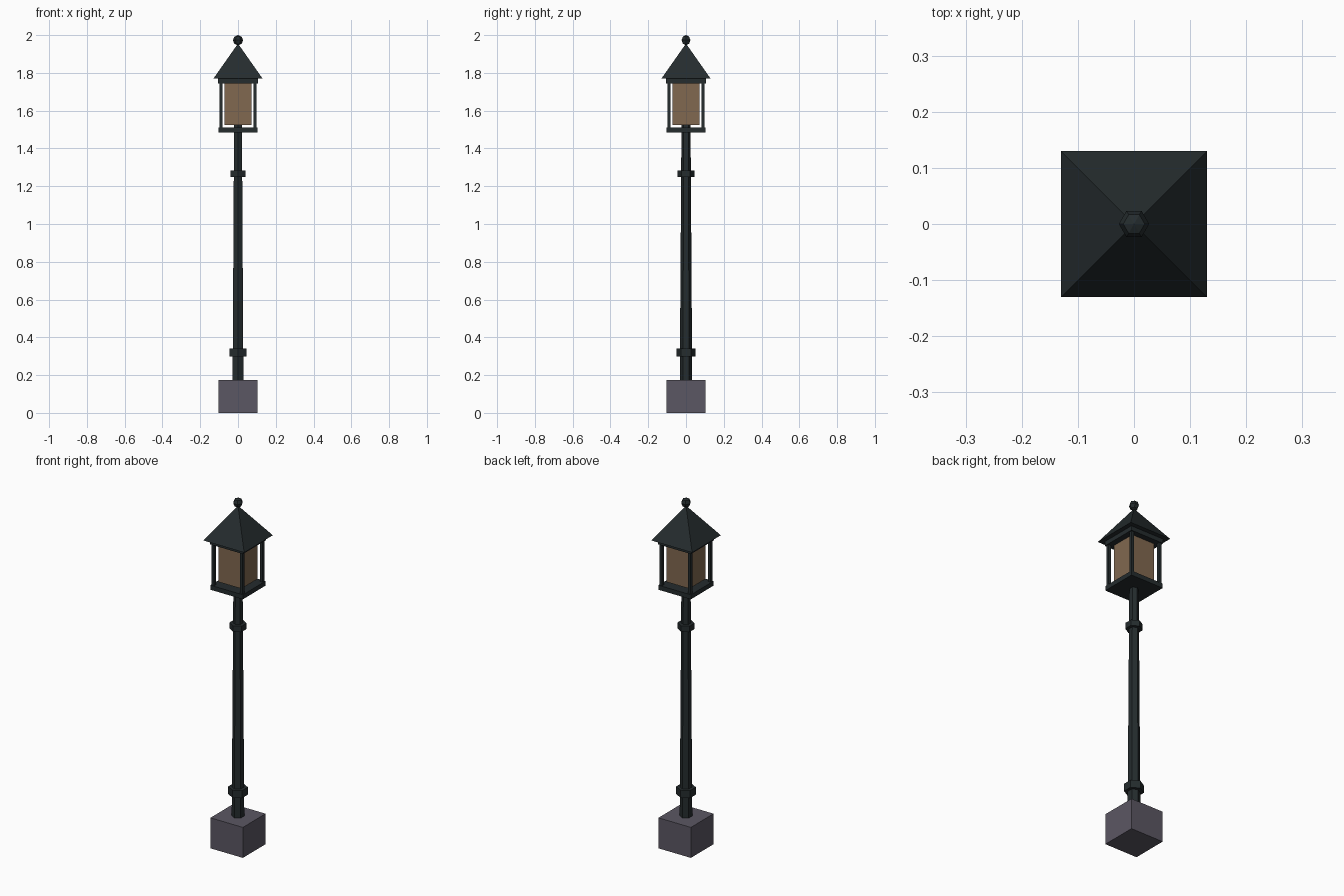
import bpy
from math import radians, sqrt

if "Cube" in bpy.data.objects:
    bpy.data.objects.remove(bpy.data.objects["Cube"])


def material(name, rgb):
    m = bpy.data.materials.new(name)
    m.diffuse_color = (*rgb, 1)
    m.use_nodes = True
    m.node_tree.nodes["Principled BSDF"].inputs["Base Color"].default_value = m.diffuse_color
    return m


IRON = material("dark_iron", (0.018, 0.025, 0.027))
STONE = material("stone", (0.105, 0.095, 0.125))
GLASS = material("amber_glass", (0.22, 0.14, 0.08))


def finish(name, mat):
    ob = bpy.context.object
    ob.name = name
    ob.data.materials.append(mat)
    return ob


def box(name, half, z0, z1, mat, x=0, y=0):
    bpy.ops.mesh.primitive_cube_add(size=1, location=(x, y, (z0 + z1) / 2))
    bpy.context.object.scale = (2 * half, 2 * half, z1 - z0)
    return finish(name, mat)


def taper(name, sides, r0, r1, z0, z1, mat, turn=0):
    bpy.ops.mesh.primitive_cone_add(vertices=sides, radius1=r0, radius2=r1, depth=z1 - z0,
                                    location=(0, 0, (z0 + z1) / 2), rotation=(0, 0, radians(turn)))
    return finish(name, mat)


# stone plinth and tapered six-sided pole with two collars
box("plinth", 0.103, 0, 0.175, STONE)
taper("pole", 6, 0.033, 0.024, 0.17, 1.525, IRON)
taper("lower_collar", 6, 0.051, 0.051, 0.298, 0.341, IRON)
taper("upper_collar", 6, 0.045, 0.045, 1.249, 1.282, IRON)

# lantern: floor, glass, corner posts and top frame
box("lantern_floor", 0.103, 1.484, 1.51, IRON)
box("lantern_glass", 0.072, 1.525, 1.746, GLASS)
for i, (sx, sy) in enumerate([(-1, -1), (1, -1), (1, 1), (-1, 1)]):
    box(f"corner_post_{i + 1}", 0.008, 1.50, 1.755, IRON, sx * 0.091, sy * 0.091)
box("lantern_top_frame", 0.105, 1.745, 1.772, IRON)

# pyramid roof with a low-poly ball finial
taper("roof", 4, 0.13 * sqrt(2), 0, 1.77, 1.955, IRON, 45)
bpy.ops.mesh.primitive_uv_sphere_add(segments=6, ring_count=4, radius=0.027,
                                     location=(0, 0, 1.973), rotation=(0, 0, radians(30)))
finish("finial", IRON)
